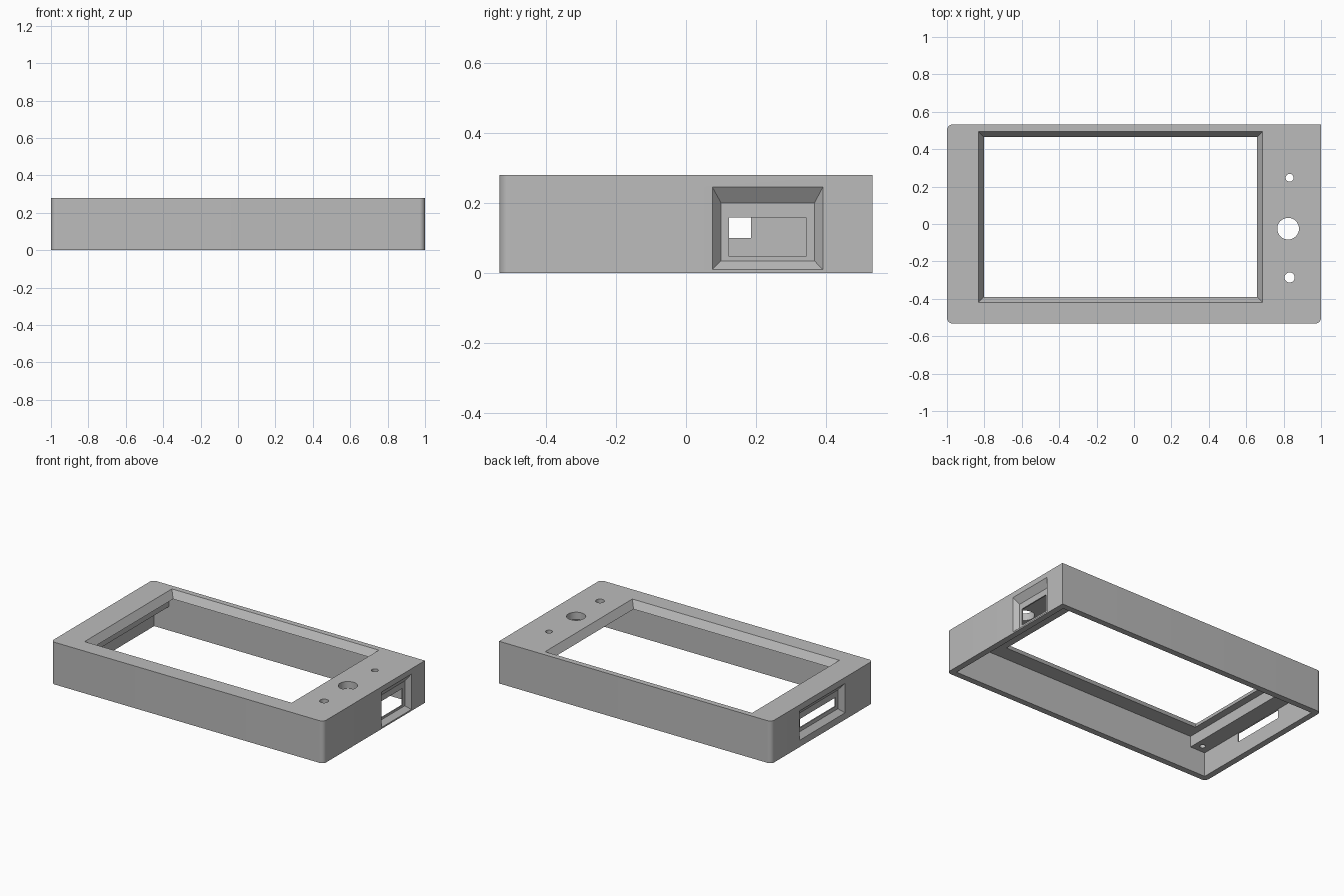
import bpy
import bmesh
import math

cube = bpy.data.objects.get("Cube")
if cube:
    bpy.data.objects.remove(cube, do_unlink=True)

H, HALF_X, HALF_Y = 0.28, 1.0, 0.532
WALL, PANEL_Z, SHELF_Z = 0.04, 0.232, 0.16

grey = bpy.data.materials.new("matte grey")
grey.use_nodes = True
grey.diffuse_color = (0.5, 0.5, 0.5, 1)
grey.node_tree.nodes["Principled BSDF"].inputs["Base Color"].default_value = (0.5, 0.5, 0.5, 1)


def loft(name, ring_a, ring_b):
    """Solid between two matching rings of 3D points."""
    bm = bmesh.new()
    a = [bm.verts.new(p) for p in ring_a]
    b = [bm.verts.new(p) for p in ring_b]
    bm.faces.new(a)
    bm.faces.new(b)
    n = len(a)
    for i in range(n):
        j = (i + 1) % n
        bm.faces.new((a[i], a[j], b[j], b[i]))
    bmesh.ops.recalc_face_normals(bm, faces=bm.faces)
    mesh = bpy.data.meshes.new(name)
    bm.to_mesh(mesh)
    bm.free()
    mesh.materials.append(grey)
    obj = bpy.data.objects.new(name, mesh)
    bpy.context.collection.objects.link(obj)
    return obj


def rect(u0, u1, v0, v1, grow=0.0):
    u0, u1, v0, v1 = u0 - grow, u1 + grow, v0 - grow, v1 + grow
    return [(u0, v0), (u1, v0), (u1, v1), (u0, v1)]


def circle(x, y, r, n=32):
    return [(x + r * math.cos(math.tau * i / n), y + r * math.sin(math.tau * i / n)) for i in range(n)]


def upright(name, low, z0, high, z1):
    return loft(name, [(x, y, z0) for x, y in low], [(x, y, z1) for x, y in high])


def sideways(name, near, x0, far, x1):
    return loft(name, [(x0, y, z) for y, z in near], [(x1, y, z) for y, z in far])


def cut(body, cutter):
    cutter.hide_render = True
    mod = body.modifiers.new(cutter.name, "BOOLEAN")
    mod.operation = "DIFFERENCE"
    mod.solver = "EXACT"
    mod.object = cutter
    bpy.context.view_layer.objects.active = body
    bpy.ops.object.modifier_apply(modifier=mod.name)
    bpy.data.objects.remove(cutter, do_unlink=True)


# Case block: three rounded corners, the back corner by the port is sharp
outline = []
R = 0.03
for sx, sy, start in ((1, 1, 0), (-1, 1, 90), (-1, -1, 180), (1, -1, 270)):
    if sx > 0 and sy > 0:
        outline.append((HALF_X, HALF_Y))
        continue
    for i in range(9):
        t = math.radians(start + 90 * i / 8)
        outline.append((sx * (HALF_X - R) + R * math.cos(t), sy * (HALF_Y - R) + R * math.sin(t)))
case = upright("case_shell", outline, 0, outline, H)

# Hollow interior, open below, leaving a lower shelf at the -x end
inner = HALF_X - WALL
profile = [(-inner, -0.1), (inner, -0.1), (inner, PANEL_Z), (-0.85, PANEL_Z),
           (-0.85, SHELF_Z), (-inner, SHELF_Z)]
iy = HALF_Y - WALL
cut(case, loft("cavity", [(x, -iy, z) for x, z in profile], [(x, iy, z) for x, z in profile]))

# Screen window with sloping sides
window = (-0.832, 0.688, -0.42, 0.495)
slope = 0.03 / (H - PANEL_Z)
cut(case, upright("window", rect(*window, -slope * (H - 0.22)), 0.22,
                  rect(*window, slope * 0.01), H + 0.01))

# Round holes through the top panel
for x, y, r in ((0.832, 0.247, 0.021), (0.824, -0.025, 0.058), (0.832, -0.286, 0.027)):
    cut(case, upright("hole", circle(x, y, r), 0.2, circle(x, y, r), 0.3))

# Blind screw holes in the underside of the shelf
for y in (-0.44, 0.44):
    cut(case, upright("screw_hole", circle(-0.9, y, 0.018, 20), 0.1, circle(-0.9, y, 0.018, 20), 0.24))

# Tapered recesses and through slots in both end walls
DEPTH = 0.032
ends = ((1, (0.075, 0.39, 0.01, 0.245), (0.1, 0.366, 0.035, 0.2), (0.122, 0.342, 0.048, 0.159)),
        (-1, (-0.24, 0.24, 0.045, 0.24), (-0.21, 0.21, 0.075, 0.2), (-0.185, 0.185, 0.1, 0.159)))
for side, mouth, floor, slot in ends:
    beyond = [2 * m - f for m, f in zip(mouth, floor)]
    cut(case, sideways("recess", rect(*floor), side * (HALF_X - DEPTH),
                       rect(*beyond), side * (HALF_X + DEPTH)))
    cut(case, sideways("slot", rect(*slot), side * 0.93, rect(*slot), side * 1.05))

# Smooth the rounded corners and keep the other edges crisp
bpy.ops.object.select_all(action="DESELECT")
case.select_set(True)
bpy.context.view_layer.objects.active = case
bpy.ops.object.shade_smooth_by_angle(angle=math.radians(30))
